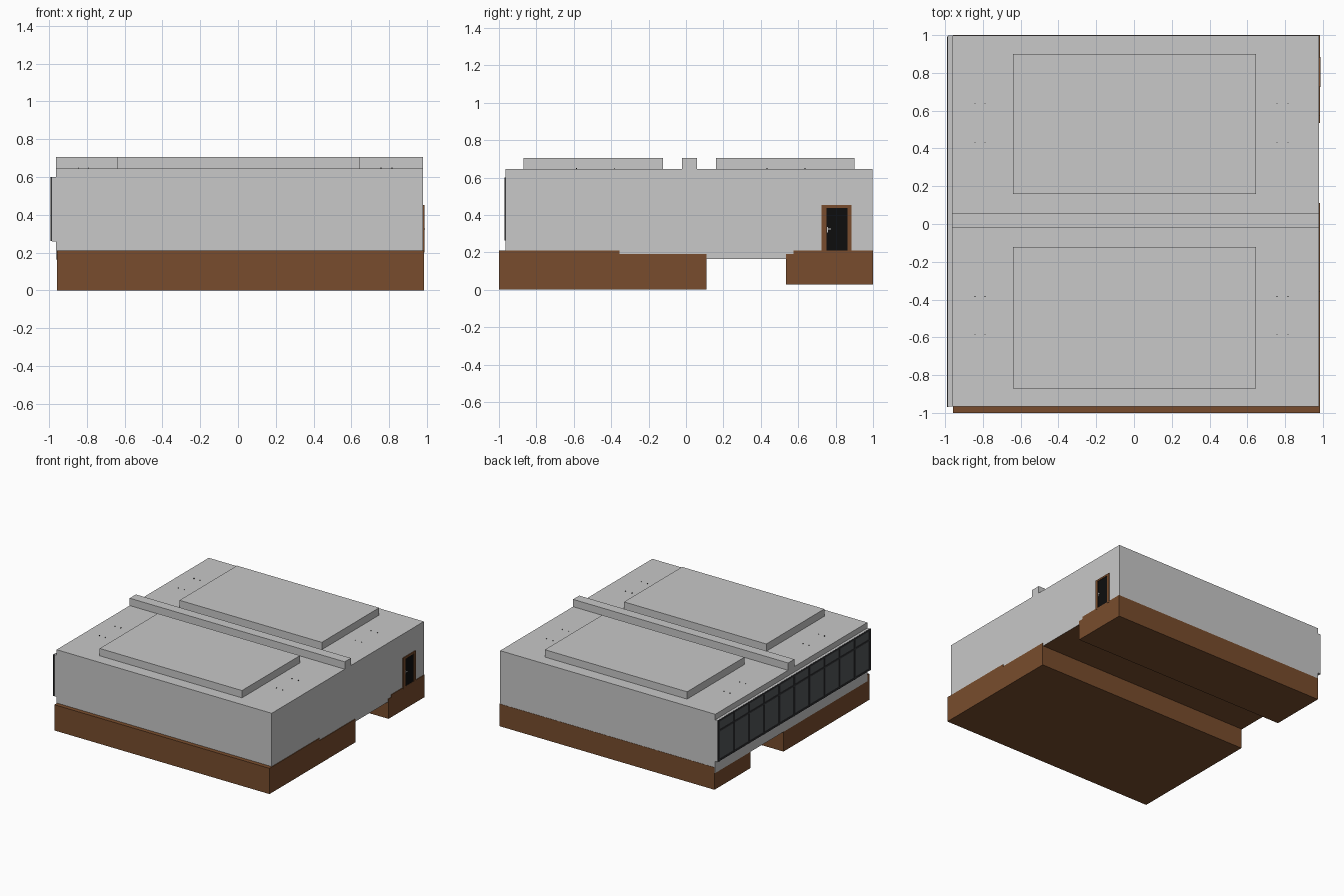
import bpy, bmesh

if "Cube" in bpy.data.objects:
    bpy.data.objects.remove(bpy.data.objects["Cube"])


def material(name, rgb):
    m = bpy.data.materials.new(name)
    m.diffuse_color = (*rgb, 1)
    m.use_nodes = True
    m.node_tree.nodes["Principled BSDF"].inputs["Base Color"].default_value = m.diffuse_color
    return m


GREY = material("concrete grey", (0.58, 0.58, 0.58))
BROWN = material("earth brown", (0.188, 0.073, 0.026))
BLACK = material("door black", (0.004, 0.004, 0.004))
GLASS = material("window glass", (0.085, 0.092, 0.1))
FRAME = material("window frame", (0.035, 0.037, 0.04))


def finish(name, bm, *mats):
    bmesh.ops.recalc_face_normals(bm, faces=bm.faces)
    mesh = bpy.data.meshes.new(name)
    bm.to_mesh(mesh)
    bm.free()
    for m in mats:
        mesh.materials.append(m)
    ob = bpy.data.objects.new(name, mesh)
    bpy.context.collection.objects.link(ob)
    return ob


def add_box(bm, x, y, z):
    vs = bmesh.ops.create_cube(bm, size=1)["verts"]
    for v in vs:
        v.co = [(a + b) / 2 + c * (b - a) for (a, b), c in zip((x, y, z), v.co)]


def boxes(name, mat, *specs):
    bm = bmesh.new()
    for s in specs:
        add_box(bm, *s)
    return finish(name, bm, mat)


def extrude_x(name, mat, profile, x0, x1):
    """Extrude a (y, z) outline along x."""
    bm = bmesh.new()
    f = bm.faces.new([bm.verts.new((x0, y, z)) for y, z in profile])
    r = bmesh.ops.extrude_face_region(bm, geom=[f])
    for v in r["geom"]:
        if isinstance(v, bmesh.types.BMVert):
            v.co.x = x1
    return finish(name, bm, mat)


# Earth foundations with stepped tops
extrude_x("front_foundation", BROWN,
          [(-1, 0), (0.11, 0), (0.11, 0.19), (-0.355, 0.19), (-0.355, 0.21), (-1, 0.21)],
          -0.958, 0.985)
extrude_x("back_foundation", BROWN,
          [(0.535, 0.028), (1, 0.028), (1, 0.21), (0.575, 0.21), (0.575, 0.19), (0.535, 0.19)],
          -0.958, 0.985)

# Main hall, brown underneath
hall = boxes("main_hall", GREY, ((-0.963, 0.98), (-0.965, 0.998), (0.165, 0.645)))
hall.data.materials.append(BROWN)
for p in hall.data.polygons:
    p.material_index = 1 if p.normal.z < -0.5 else 0

# Roof slabs and centre beam
boxes("roof_slabs", GREY,
      ((-0.64, 0.645), (0.16, 0.90), (0.64, 0.705)),
      ((-0.64, 0.645), (-0.87, -0.122), (0.64, 0.705)))
boxes("roof_beam", GREY, ((-0.963, 0.98), (-0.022, 0.058), (0.64, 0.705)))

# Small roof studs, in four clusters of four
boxes("roof_studs", BLACK,
      *[((x - 0.002, x + 0.002), (y - 0.002, y + 0.002), (0.644, 0.65))
        for x in (-0.842, -0.789, 0.757, 0.815)
        for y in (-0.586, -0.384, 0.433, 0.636)])

# Window band on the left wall
boxes("window_band", GREY, ((-0.984, -0.96), (-0.965, 0.998), (0.26, 0.60)))
Y0, Y1, BAYS = -0.962, 0.985, 10
step = (Y1 - Y0) / BAYS
boxes("window_glass", GLASS, ((-0.986, -0.982), (Y0, Y1), (0.265, 0.597)))
bars = [((-0.99, -0.983), (Y0, Y1), (z - 0.007, z + 0.007)) for z in (0.27, 0.51, 0.592)]
for i in range(BAYS + 1):
    y = Y0 + i * step
    bars.append(((-0.991, -0.983), (y - 0.008, y + 0.008), (0.262, 0.599)))
boxes("window_frames", FRAME, *bars)

# Side door: surround, panel, handle
boxes("door_surround", BROWN,
      ((0.975, 0.987), (0.725, 0.75), (0.20, 0.452)),
      ((0.975, 0.987), (0.863, 0.885), (0.20, 0.452)),
      ((0.975, 0.987), (0.75, 0.863), (0.437, 0.452)))
boxes("door_panel", BLACK, ((0.975, 0.983), (0.75, 0.863), (0.208, 0.437)))
boxes("door_handle", GREY,
      ((0.982, 0.987), (0.755, 0.76), (0.305, 0.335)),
      ((0.984, 0.988), (0.756, 0.776), (0.322, 0.327)))
